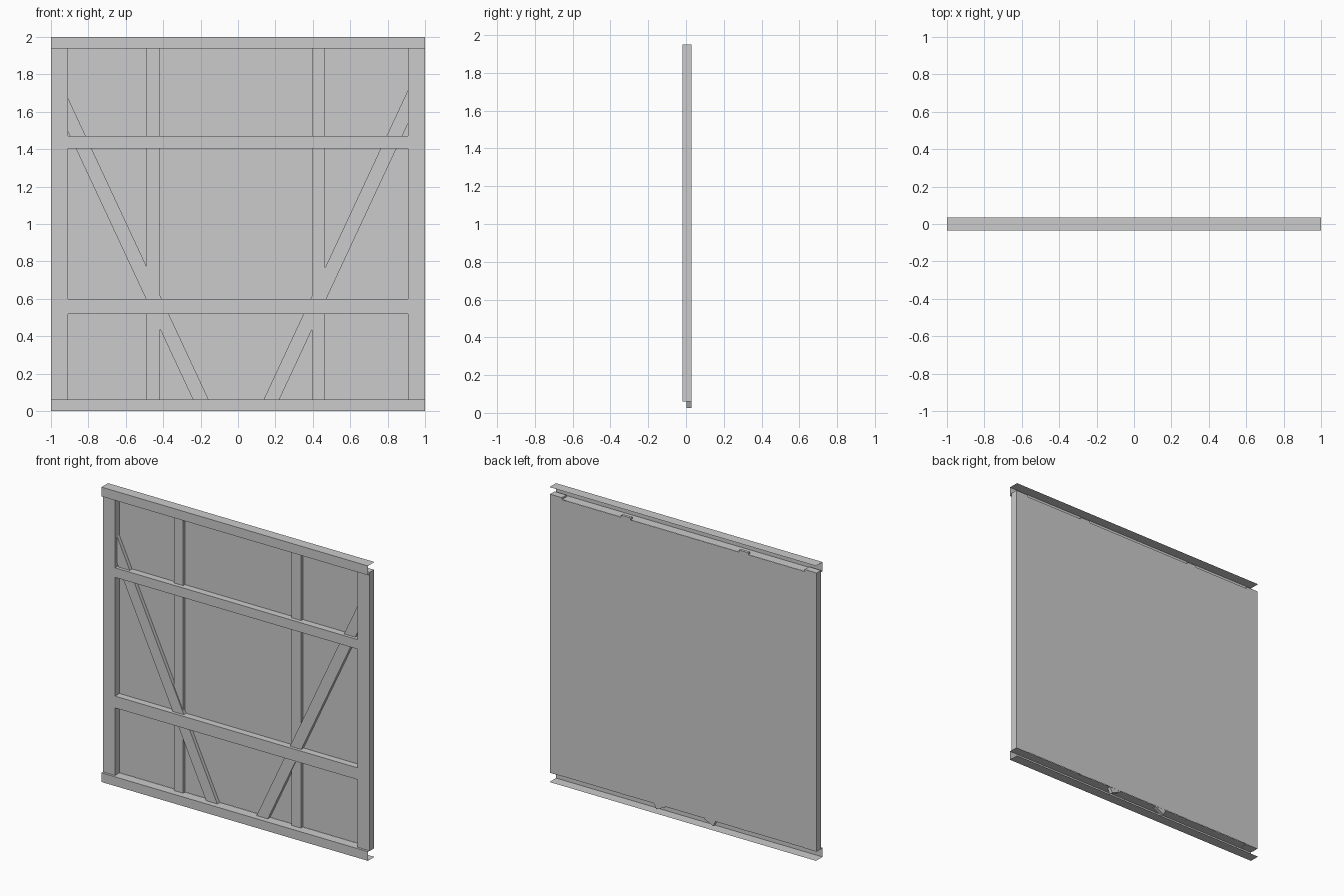
import bpy, math
from mathutils import Vector

if "Cube" in bpy.data.objects:
    bpy.data.objects.remove(bpy.data.objects["Cube"])

BACK = 0.029      # plane of the back sheet
FRONT = -0.019    # front plane of posts and rails


def mesh_object(name, verts, faces):
    me = bpy.data.meshes.new(name)
    me.from_pydata([tuple(v) for v in verts], [], faces)
    me.update()
    ob = bpy.data.objects.new(name, me)
    bpy.context.collection.objects.link(ob)
    return ob


def prism(name, outline, y0, y1):
    """Counter-clockwise outline (seen from the front) in x,z, extruded from y0 back to y1."""
    n = len(outline)
    verts = [(x, y, z) for y in (y0, y1) for x, z in outline]
    faces = [tuple(range(n)), tuple(range(2 * n - 1, n - 1, -1))]
    faces += [(i, i + n, (i + 1) % n + n, (i + 1) % n) for i in range(n)]
    return mesh_object(name, verts, faces)


def bar(name, x0, x1, z0, z1, y0, y1=BACK):
    return prism(name, [(x0, z0), (x1, z0), (x1, z1), (x0, z1)], y0, y1)


def channel(name, profile):
    """Thin folded sheet running the full width."""
    verts = [(x, y, z) for x in (-1, 1) for y, z in profile]
    n = len(profile)
    return mesh_object(name, verts, [(i, i + 1, i + 1 + n, i + n) for i in range(n - 1)])


def brace(name, side, x_low, length):
    """Square-cut diagonal leaning outwards to the given side."""
    a = math.radians(25)
    along = Vector((side * math.sin(a), math.cos(a)))
    across = Vector((-side * math.cos(a), math.sin(a))) * 0.076
    p = Vector((x_low, 0.025))
    pts = [p, p + across, p + across + along * length, p + along * length]
    if side > 0:
        pts.reverse()
    return prism(name, pts, 0.003, BACK - 0.001)


# Top and bottom channels, open to the back
channel("top_track", [(0.035, 2.0), (-0.035, 2.0), (-0.035, 1.937), (BACK, 1.937)])
channel("bottom_track", [(BACK, 0.062), (-0.035, 0.062), (-0.035, 0.0), (0.035, 0.0)])

# Back sheet
mesh_object("back_sheet",
            [(-1, BACK + .001, .062), (-1, BACK + .001, 1.937),
             (1, BACK + .001, 1.937), (1, BACK + .001, .062)], [(0, 1, 2, 3)])

# Outer posts
for side, label in ((-1, "left"), (1, "right")):
    x0, x1 = sorted((side * 0.91, side * 1.0))
    bar("outer_post_" + label, x0, x1, 0.06, 1.95, FRONT)

# Slim inner studs
bar("inner_stud_left", -0.488, -0.418, 0.06, 1.95, 0.01)
bar("inner_stud_right", 0.395, 0.466, 0.06, 1.95, 0.01)

# Cross rails
bar("upper_rail", -0.91, 0.91, 1.405, 1.47, FRONT + 0.001)
bar("lower_rail", -0.91, 0.91, 0.52, 0.6, FRONT + 0.001)

# Diagonal braces
brace("brace_left", -1, -0.224, 1.815)
brace("brace_right", 1, 0.204, 1.85)
